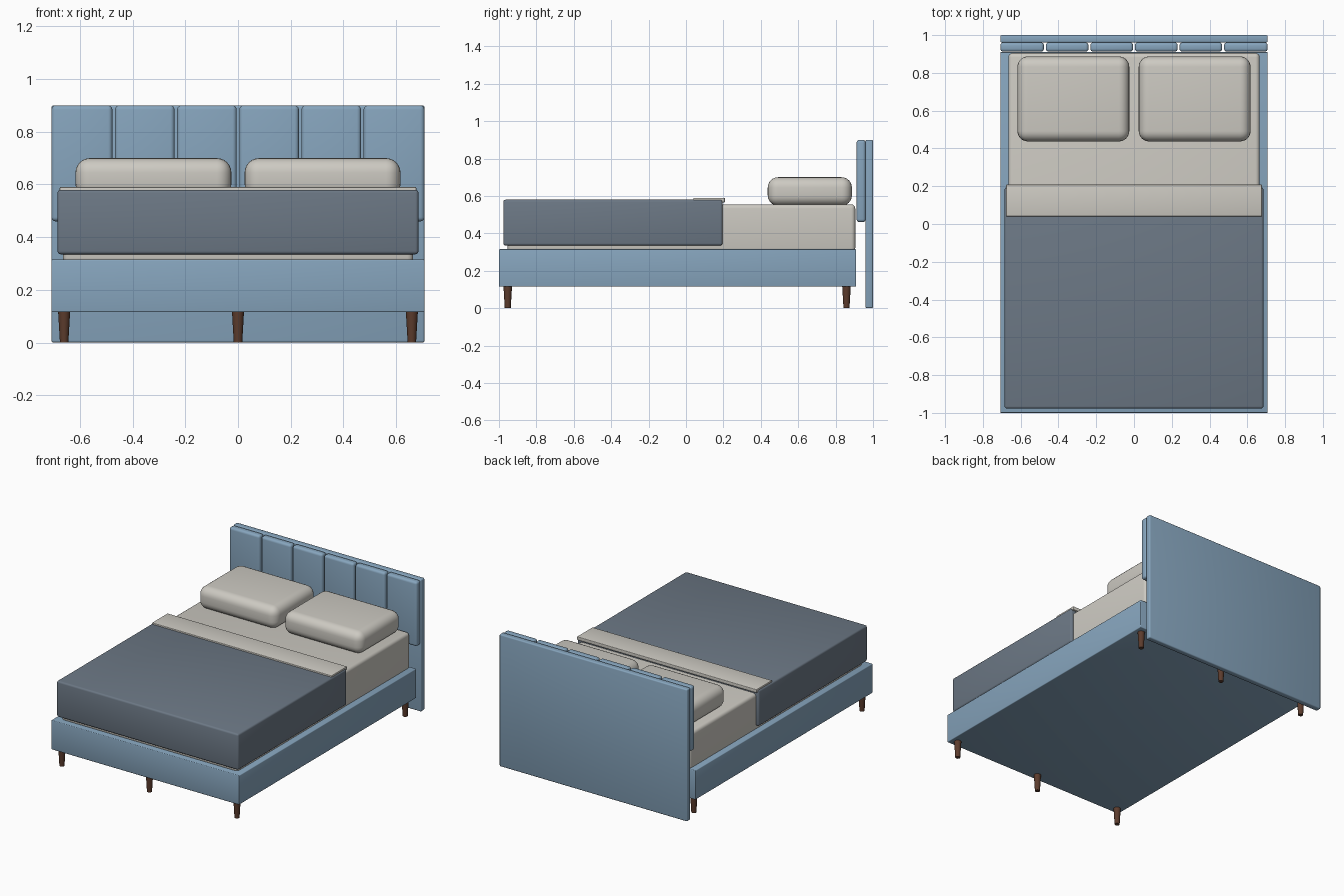
import bpy
import math

cube = bpy.data.objects.get("Cube")
if cube:
    bpy.data.objects.remove(cube, do_unlink=True)


def material(name, rgb):
    mat = bpy.data.materials.new(name)
    mat.use_nodes = True
    colour = (*rgb, 1)
    mat.diffuse_color = colour
    mat.node_tree.nodes["Principled BSDF"].inputs["Base Color"].default_value = colour
    return mat


blue = material("blue upholstery", (0.24, 0.375, 0.51))
cream = material("cream linen", (0.61, 0.59, 0.54))
slate = material("slate blanket", (0.15, 0.188, 0.235))
wood = material("dark wood", (0.107, 0.045, 0.026))


def finish(obj, name, mat):
    obj.name = name
    obj.data.materials.append(mat)
    bpy.ops.object.shade_smooth_by_angle(angle=math.radians(35))


def rounded_box(name, mat, x, y, z, radius, segments=3):
    """Box between the (low, high) limits on each axis, with rounded edges."""
    limits = (x, y, z)
    bpy.ops.mesh.primitive_cube_add(size=1, location=[(a + b) / 2 for a, b in limits])
    obj = bpy.context.object
    obj.scale = [b - a for a, b in limits]
    bpy.ops.object.transform_apply(location=False, rotation=False, scale=True)
    bevel = obj.modifiers.new("rounding", "BEVEL")
    bevel.width = radius
    bevel.segments = segments
    bpy.ops.object.modifier_apply(modifier=bevel.name)
    finish(obj, name, mat)
    return obj


# Upholstered base and headboard back
HALF = 0.708
rounded_box("bed_base", blue, (-HALF, HALF), (-1, 0.91), (0.115, 0.315), 0.005)
rounded_box("headboard_back", blue, (-HALF, HALF), (0.96, 1), (0, 0.9), 0.008)

# Row of padded headboard panels
PANELS = 6
pitch = 2 * HALF / PANELS
gap = 0.005
for i in range(PANELS):
    left = -HALF + i * pitch
    rounded_box(f"headboard_panel_{i + 1}", blue,
                (left + (gap if i else 0), left + pitch - (gap if i < PANELS - 1 else 0)),
                (0.912, 0.961), (0.46, 0.9), 0.016, 4)

# Mattress, blanket and turned-back sheet
rounded_box("mattress", cream, (-0.665, 0.665), (-0.955, 0.905), (0.3, 0.555), 0.022, 4)
rounded_box("blanket", slate, (-0.685, 0.685), (-0.977, 0.195), (0.335, 0.58), 0.012)
rounded_box("sheet_fold", cream, (-0.677, 0.677), (0.04, 0.208), (0.566, 0.59), 0.004)

# Pillows
for side, name in ((-1, "right_pillow"), (1, "left_pillow")):
    x = sorted((side * 0.025, side * 0.617))
    rounded_box(name, cream, x, (0.437, 0.887), (0.548, 0.7), 0.055, 6)

# Tapered legs
for row, y in (("front", -0.953), ("back", 0.858)):
    for place, x in (("right", -0.66), ("middle", 0), ("left", 0.66)):
        bpy.ops.mesh.primitive_cone_add(vertices=16, radius1=0.016, radius2=0.023,
                                        depth=0.12, location=(x, y, 0.06))
        finish(bpy.context.object, f"{row}_{place}_leg", wood)
